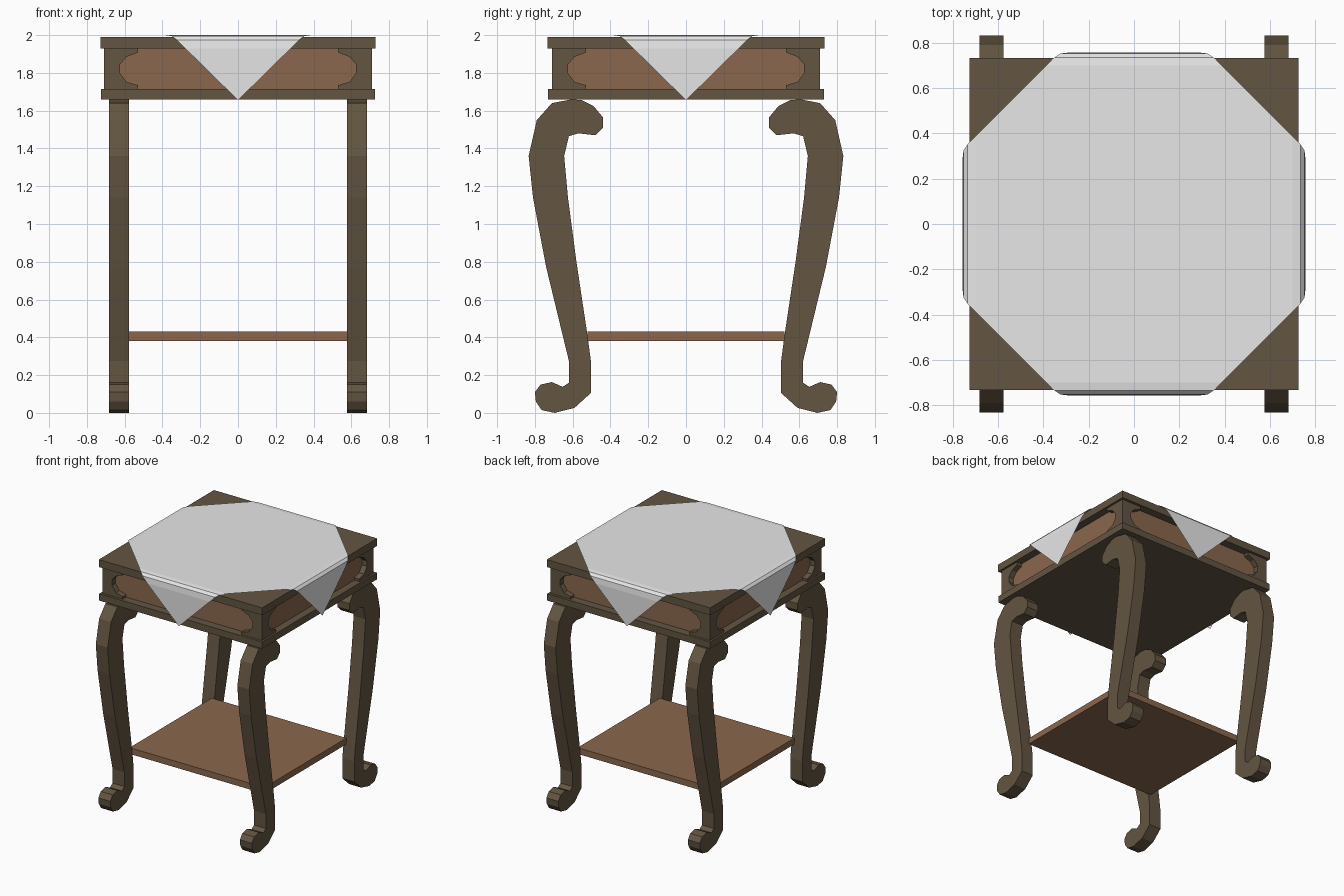
import bpy, bmesh
from mathutils import Matrix, Vector
from math import pi

if "Cube" in bpy.data.objects:
    bpy.data.objects.remove(bpy.data.objects["Cube"])


def material(name, rgb):
    m = bpy.data.materials.new(name)
    m.diffuse_color = (*rgb, 1)
    m.use_nodes = True
    m.node_tree.nodes["Principled BSDF"].inputs["Base Color"].default_value = m.diffuse_color
    return m


DARK = material("dark wood", (0.125, 0.091, 0.054))
BROWN = material("brown wood", (0.254, 0.136, 0.074))
CLOTH = material("pale cloth", (0.8, 0.8, 0.8))


def finish(bm, name, mat):
    bmesh.ops.recalc_face_normals(bm, faces=bm.faces)
    me = bpy.data.meshes.new(name)
    bm.to_mesh(me)
    bm.free()
    me.materials.append(mat)
    ob = bpy.data.objects.new(name, me)
    bpy.context.collection.objects.link(ob)
    return ob


def box(name, hx, hy, z0, z1, mat):
    bm = bmesh.new()
    bmesh.ops.create_cube(bm, size=1)
    for v in bm.verts:
        v.co = (v.co.x * 2 * hx, v.co.y * 2 * hy, z0 + (v.co.z + 0.5) * (z1 - z0))
    return finish(bm, name, mat)


def prism(name, points, offset, mat, matrix=Matrix()):
    """Extrude a 3D outline along offset, then transform it."""
    bm = bmesh.new()
    face = bm.faces.new([bm.verts.new(p) for p in points])
    new = bmesh.ops.extrude_face_region(bm, geom=[face], use_keep_orig=True)["geom"]
    bmesh.ops.translate(bm, vec=Vector(offset), verts=[g for g in new if isinstance(g, bmesh.types.BMVert)])
    bm.transform(matrix)
    return finish(bm, name, mat)


# table top: overhanging slabs with a recessed brown body between
box("top_slab", 0.727, 0.732, 1.93, 1.99, DARK)
box("bottom_slab", 0.725, 0.73, 1.66, 1.715, DARK)
box("apron_panel", 0.665, 0.665, 1.71, 1.935, BROWN)

# scalloped corner brackets, two on each side
scallop = [(0.709, 1.712), (0.53, 1.712), (0.53, 1.735), (0.59, 1.752), (0.625, 1.80),
           (0.625, 1.845), (0.59, 1.885), (0.53, 1.908), (0.53, 1.932), (0.709, 1.932)]
for k in range(4):
    for sx in (-1, 1):
        prism(f"corner_bracket_{k}_{'right' if sx > 0 else 'left'}",
              [(sx * x, -0.71, z) for x, z in scallop], (0, 0.06, 0), DARK,
              Matrix.Rotation(k * pi / 2, 4, 'Z'))

# scrolled cabriole legs (y, z profile)
leg = [(.605, 1.66), (.71, 1.64), (.79, 1.55), (.833, 1.36), (.81, 1.14), (.74, .77), (.62, .275),
       (.62, .16), (.653, .138), (.71, .163), (.77, .15), (.80, .11), (.795, .06), (.765, .015),
       (.695, 0), (.59, .027), (.503, .106), (.503, .27), (.52, .40), (.58, .80), (.625, 1.14),
       (.645, 1.36), (.62, 1.465), (.57, 1.48), (.48, 1.47), (.44, 1.51), (.44, 1.565),
       (.49, 1.625), (.55, 1.655)]
for sx in (-1, 1):
    for sy in (-1, 1):
        prism(f"{'front' if sy < 0 else 'back'}_leg_{'right' if sx > 0 else 'left'}",
              [(sx * 0.577, sy * y, z) for y, z in leg], (sx * 0.106, 0, 0), DARK)

# lower shelf
box("lower_shelf", 0.60, 0.522, 0.38, 0.43, BROWN)

# diamond cloth: octagon on top and four pointed flaps folded over the edges
REACH = 1.087
fold = [(0.70, 2.0), (0.735, 1.995), (0.753, 1.975), (0.758, 1.93), (0.752, 1.655)]
bm = bmesh.new()
ring = []
for k in range(4):
    rot = Matrix.Rotation(k * pi / 2, 3, 'Z')
    s, prev, last = fold[0][0], None, fold[0]
    for y, z in fold:
        s += (Vector((y, z)) - Vector(last)).length
        last = (y, z)
        w = max(REACH - s, 0)
        if (y, z) == fold[-1]:
            row = [bm.verts.new(rot @ Vector((0, -y, z)))]
        else:
            row = [bm.verts.new(rot @ Vector((x, -y, z))) for x in (-w, w)]
        if prev:
            bm.faces.new(prev + row[::-1])
        else:
            ring += row
        prev = row
bm.faces.new(ring)
finish(bm, "cloth", CLOTH)
